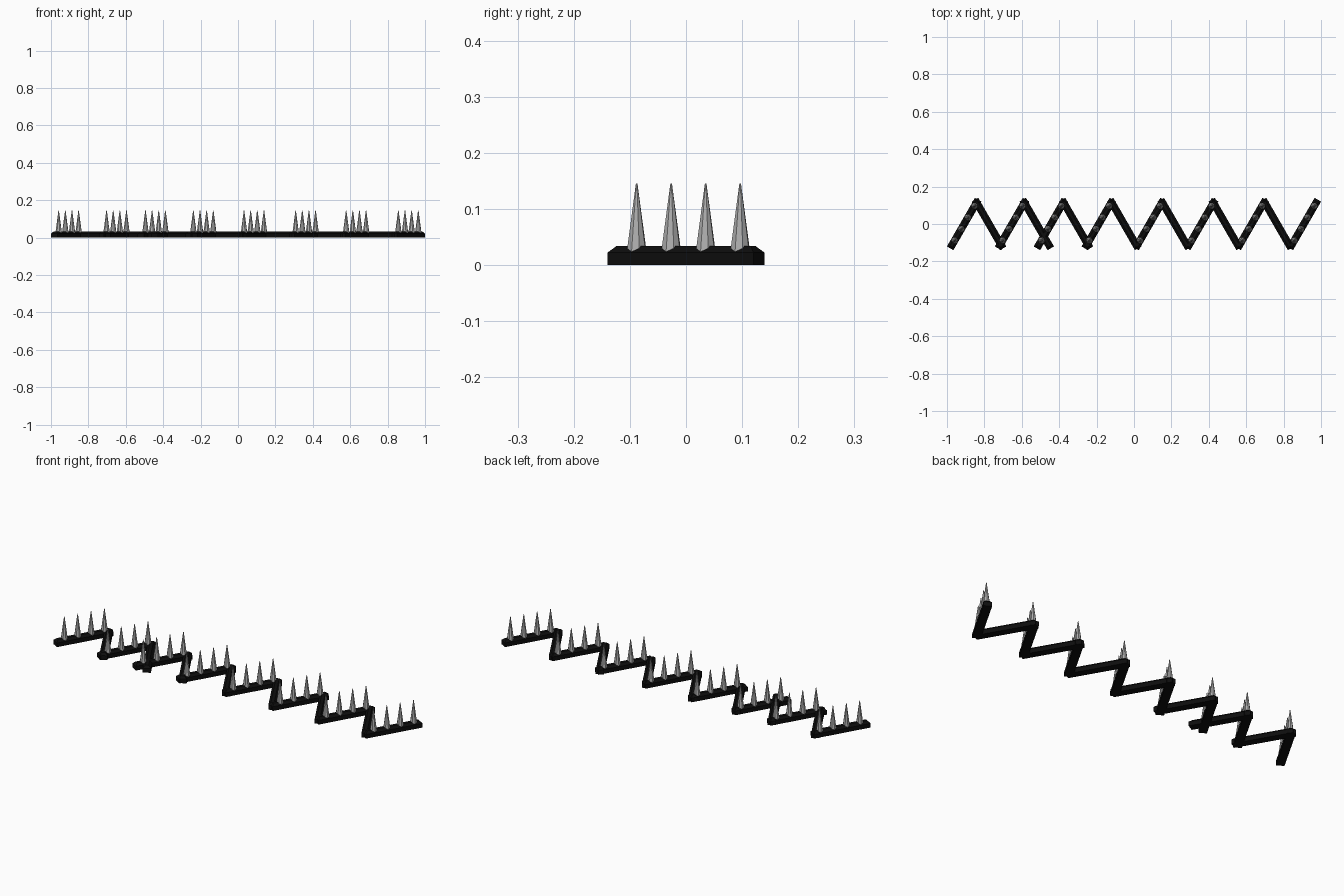
import bpy, bmesh, math
from mathutils import Matrix, Vector

if "Cube" in bpy.data.objects:
    bpy.data.objects.remove(bpy.data.objects["Cube"])

def material(name, rgb):
    m = bpy.data.materials.new(name)
    m.diffuse_color = (*rgb, 1)
    m.use_nodes = True
    m.node_tree.nodes["Principled BSDF"].inputs["Base Color"].default_value = m.diffuse_color
    return m

black = material("black iron", (0.004, 0.004, 0.004))
steel = material("grey steel", (0.42, 0.42, 0.42))

LENGTH, WIDTH, HEIGHT, CHAMFER = 0.30, 0.04, 0.034, 0.012
ANGLE = math.radians(60)

def add_object(name, bm, mat, loc, angle):
    me = bpy.data.meshes.new(name)
    bm.to_mesh(me)
    bm.free()
    me.materials.append(mat)
    ob = bpy.data.objects.new(name, me)
    ob.location = (loc, 0, 0)
    ob.rotation_euler.z = angle
    bpy.context.collection.objects.link(ob)

# Bar with chamfered top edges
def bar(name, x, angle):
    bm = bmesh.new()
    bmesh.ops.create_cube(bm, size=1)
    bmesh.ops.scale(bm, vec=(LENGTH, WIDTH, HEIGHT), verts=bm.verts)
    bmesh.ops.translate(bm, vec=(0, 0, HEIGHT / 2), verts=bm.verts)
    top = [e for e in bm.edges if all(v.co.z > HEIGHT * 0.9 for v in e.verts)]
    bmesh.ops.bevel(bm, geom=top, offset=CHAMFER, segments=1, affect='EDGES')
    add_object(name, bm, black, x, angle)

# Row of four spikes standing along a bar
def spikes(name, x, angle):
    bm = bmesh.new()
    z0, z1 = 0.022, 0.145
    for i in range(4):
        pos = Vector(((i - 1.5) * 0.071 + 0.005, 0, (z0 + z1) / 2))
        bmesh.ops.create_cone(bm, cap_ends=True, segments=8, radius1=0.0185,
                              radius2=0.0015, depth=z1 - z0,
                              matrix=Matrix.Translation(pos))
    add_object(name, bm, steel, x, angle)

# Spiked bars, rising to the back
for x in (-0.908, -0.652, -0.444, -0.188, 0.083, 0.359, 0.629, 0.908):
    bar("spiked_bar", x, ANGLE)
    spikes("spike_row", x, ANGLE)

# Plain connecting bars, falling to the front
for x in (-0.775, -0.52, -0.31, -0.053, 0.218, 0.49, 0.765):
    bar("link_bar", x, -ANGLE)
